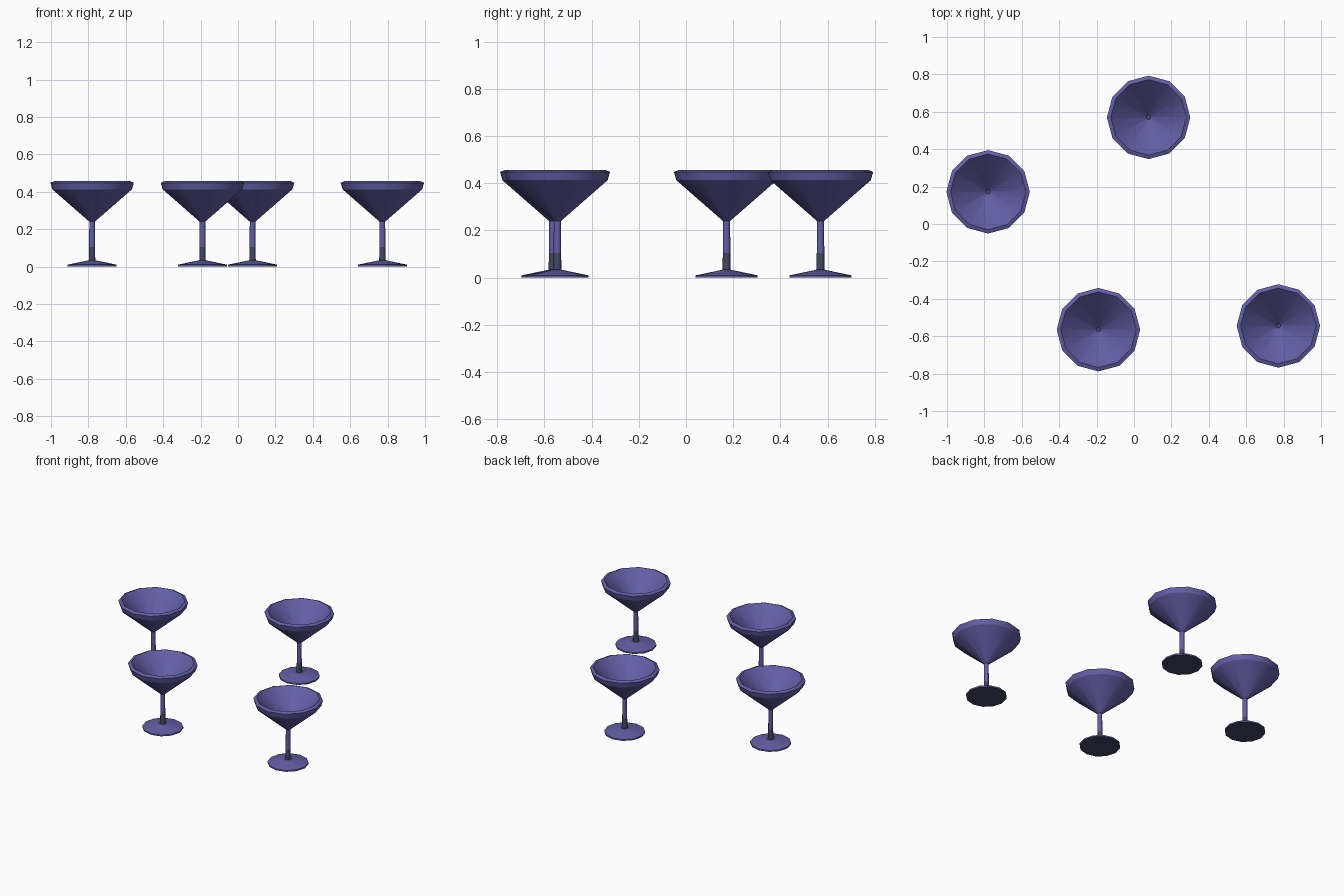
import bpy, bmesh, math

if "Cube" in bpy.data.objects:
    bpy.data.objects.remove(bpy.data.objects["Cube"])

SIDES = 12
CENTRES = [(-0.78, 0.172), (0.078, 0.57), (-0.19, -0.565), (0.772, -0.545)]


def material(name, rgb):
    m = bpy.data.materials.new(name)
    m.diffuse_color = (*rgb, 1)
    m.use_nodes = True
    m.node_tree.nodes["Principled BSDF"].inputs["Base Color"].default_value = m.diffuse_color
    return m


purple = material("violet_glass", (0.12, 0.115, 0.38))
slate = material("dark_slate", (0.053, 0.065, 0.127))

# radius, height, material of the band that starts here (0 violet, 1 slate)
PROFILE = [
    (0.131, 0.0, 0), (0.131, 0.01, 0),                       # foot edge
    (0.030, 0.031, 1), (0.017, 0.034, 1),                    # foot collar
    (0.016, 0.105, 0), (0.015, 0.24, 0),                     # stem
    (0.213, 0.413, 0), (0.223, 0.448, 0),                    # outer bowl
    (0.202, 0.457, 0), (0.012, 0.262, 1),                    # rim, inner bowl
]


def lathe(name, profile):
    bm = bmesh.new()
    rings = []
    for r, z, _ in profile:
        rings.append([bm.verts.new((r * math.cos(2 * math.pi * i / SIDES),
                                    r * math.sin(2 * math.pi * i / SIDES), z))
                      for i in range(SIDES)])
    for k in range(len(rings) - 1):
        for i in range(SIDES):
            j = (i + 1) % SIDES
            f = bm.faces.new((rings[k][i], rings[k][j], rings[k + 1][j], rings[k + 1][i]))
            f.material_index = profile[k][2]
    # slate underside and bowl centre
    bm.faces.new(rings[0][::-1]).material_index = 1
    bm.faces.new(rings[-1]).material_index = 1
    bmesh.ops.recalc_face_normals(bm, faces=bm.faces[:])
    mesh = bpy.data.meshes.new(name)
    bm.to_mesh(mesh)
    bm.free()
    mesh.materials.append(purple)
    mesh.materials.append(slate)
    return mesh


# four identical stemmed glasses
glass_mesh = lathe("cocktail_glass", PROFILE)
for n, (x, y) in enumerate(CENTRES):
    ob = bpy.data.objects.new(f"cocktail_glass_{n + 1}", glass_mesh)
    ob.location = (x, y, 0)
    bpy.context.collection.objects.link(ob)

# smooth round the bowl, sharp at rim and foot edges
first = bpy.data.objects["cocktail_glass_1"]
bpy.context.view_layer.objects.active = first
first.select_set(True)
bpy.ops.object.shade_smooth_by_angle(angle=math.radians(31))
